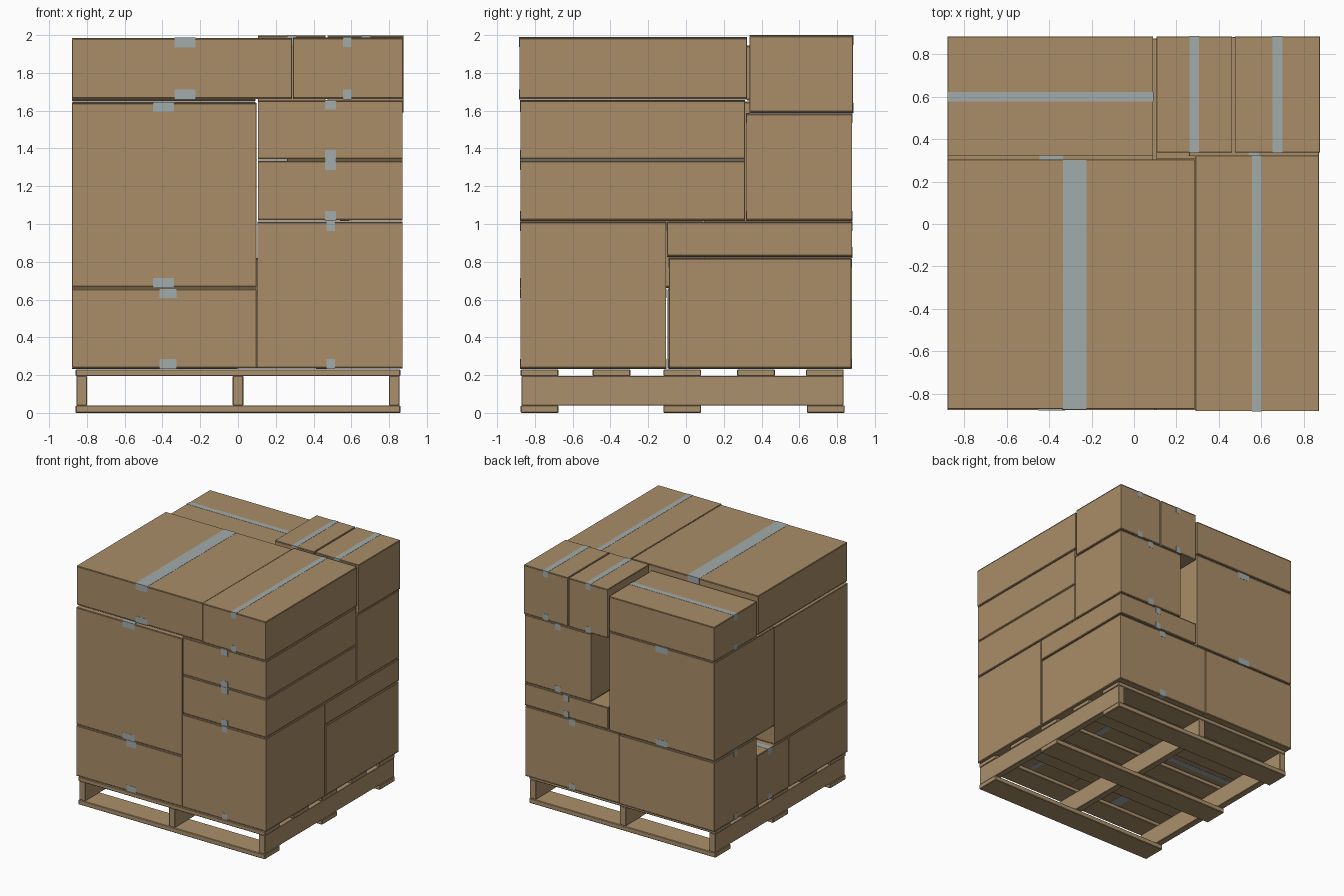
import bpy, bmesh
from mathutils import Vector

if "Cube" in bpy.data.objects:
    bpy.data.objects.remove(bpy.data.objects["Cube"])


def material(name, rgb):
    m = bpy.data.materials.new(name)
    m.diffuse_color = (*rgb, 1)
    m.use_nodes = True
    m.node_tree.nodes["Principled BSDF"].inputs["Base Color"].default_value = m.diffuse_color
    return m


CARD = material("cardboard", (0.40, 0.27, 0.14))
WOOD = material("wood", (0.41, 0.28, 0.15))
TAPE = material("packing_tape", (0.36, 0.41, 0.41))


def make_blocks(name, blocks, mat, bevel=0.0):
    """One object from several blocks given as (low corner, high corner)."""
    bm = bmesh.new()
    for lo, hi in blocks:
        lo, hi = Vector(lo), Vector(hi)
        for v in bmesh.ops.create_cube(bm, size=1)["verts"]:
            v.co = (lo + hi) / 2 + Vector(a * b for a, b in zip(v.co, hi - lo))
    mesh = bpy.data.meshes.new(name)
    bm.to_mesh(mesh)
    bm.free()
    mesh.materials.append(mat)
    ob = bpy.data.objects.new(name, mesh)
    bpy.context.collection.objects.link(ob)
    if bevel:
        mod = ob.modifiers.new("soft_edges", "BEVEL")
        mod.width, mod.segments = bevel, 1
    return ob


def carton(name, xr, yr, zr, axis, centre, width, tab=0.05):
    """Closed carton: body, two flaps at top and bottom, tape along axis."""
    run, across = (xr, yr) if axis == "x" else (yr, xr)

    def block(r, a, z):
        pts = [(r[i], a[i], z[i]) for i in (0, 1)]
        return pts if axis == "x" else [(p[1], p[0], p[2]) for p in pts]

    t, gap, lift = 0.006, 0.003, 0.0015
    z0, z1 = zr
    # Body and outer flaps, which meet in a narrow seam under the tape
    parts = [block(run, across, (z0 + t, z1 - t))]
    for z in ((z0, z0 + t), (z1 - t, z1)):
        parts.append(block(run, (across[0], centre - gap), z))
        parts.append(block(run, (centre + gap, across[1]), z))
    make_blocks(name, parts, CARD, 0.0015)
    # Tape strips over both seams with short tabs down the ends
    a = (centre - width / 2, centre + width / 2)
    long = (run[0] - lift, run[1] + lift)
    strips = [block(long, a, (z1, z1 + lift)), block(long, a, (z0 - lift, z0))]
    for end in ((run[0] - lift, run[0]), (run[1], run[1] + lift)):
        strips.append(block(end, a, (z1 - tab, z1)))
        strips.append(block(end, a, (z0, z0 + tab)))
    make_blocks(name + "_tape", strips, TAPE)


# Pallet: bottom boards, stringers, deck boards
make_blocks("pallet_bottom_boards",
            [((-0.86, y, 0), (0.86, y + 0.2, 0.04)) for y in (-0.875, -0.12, 0.64)],
            WOOD, 0.004)
make_blocks("pallet_stringers",
            [((x - 0.028, -0.87, 0.04), (x + 0.028, 0.835, 0.195))
             for x in (-0.828, 0, 0.828)], WOOD, 0.003)
make_blocks("pallet_deck_boards",
            [((-0.86, y, 0.195), (0.86, y + 0.2, 0.23))
             for y in (-0.875, -0.495, -0.12, 0.27, 0.635)], WOOD, 0.004)

# Cartons: x range, y range, z range, tape direction, tape centre, tape width
L, R, F, B = -0.878, 0.872, -0.877, 0.88
cartons = {
    # Bottom layer
    "base_front_left_carton": ((L, 0.098), (F, -0.105), (0.235, 0.658), "y", -0.37, 0.09),
    "base_front_right_carton": ((0.102, R), (F, -0.105), (0.235, 1.012), "y", 0.49, 0.045),
    "base_back_right_carton": ((0.003, R), (-0.09, 0.874), (0.235, 0.82), "y", 0.44, 0.055),
    "base_middle_left_carton": ((L, -0.003), (-0.098, 0.315), (0.235, 0.658), "x", 0.15, 0.05),
    "base_back_left_carton": ((L, -0.003), (0.322, B), (0.235, 0.815), "x", 0.6, 0.05),
    "thin_right_carton": ((0.105, R), (-0.1, B), (0.828, 1.012), "y", 0.49, 0.05),
    # Middle layer
    "tall_front_left_carton": ((L, 0.098), (F, 0.088), (0.663, 1.642), "y", -0.395, 0.11),
    "tall_back_left_carton": ((L, 0.09), (0.095, B), (0.822, 1.648), "y", -0.39, 0.11),
    "lower_right_carton": ((0.105, R), (F, 0.312), (1.018, 1.337), "y", 0.49, 0.06),
    "upper_right_carton": ((0.105, R), (F, 0.312), (1.341, 1.655), "y", 0.49, 0.06),
    "middle_back_right_carton": ((0.26, R), (0.32, B), (1.018, 1.585), "y", 0.565, 0.05),
    # Top layer
    "top_front_left_carton": ((L, 0.286), (-0.872, 0.303), (1.661, 1.985), "y", -0.28, 0.11),
    "top_front_right_carton": ((0.291, R), (-0.882, 0.322), (1.661, 1.988), "y", 0.578, 0.046),
    "top_back_left_carton": ((L, 0.09), (0.322, 0.884), (1.653, 1.945), "x", 0.6, 0.045),
    "small_back_carton": ((0.106, 0.463), (0.337, 0.884), (1.59, 1.998), "y", 0.285, 0.045),
    "small_back_right_carton": ((0.475, 0.876), (0.337, 0.884), (1.59, 1.998), "y", 0.677, 0.048),
}
for label, spec in cartons.items():
    carton(label, *spec)
